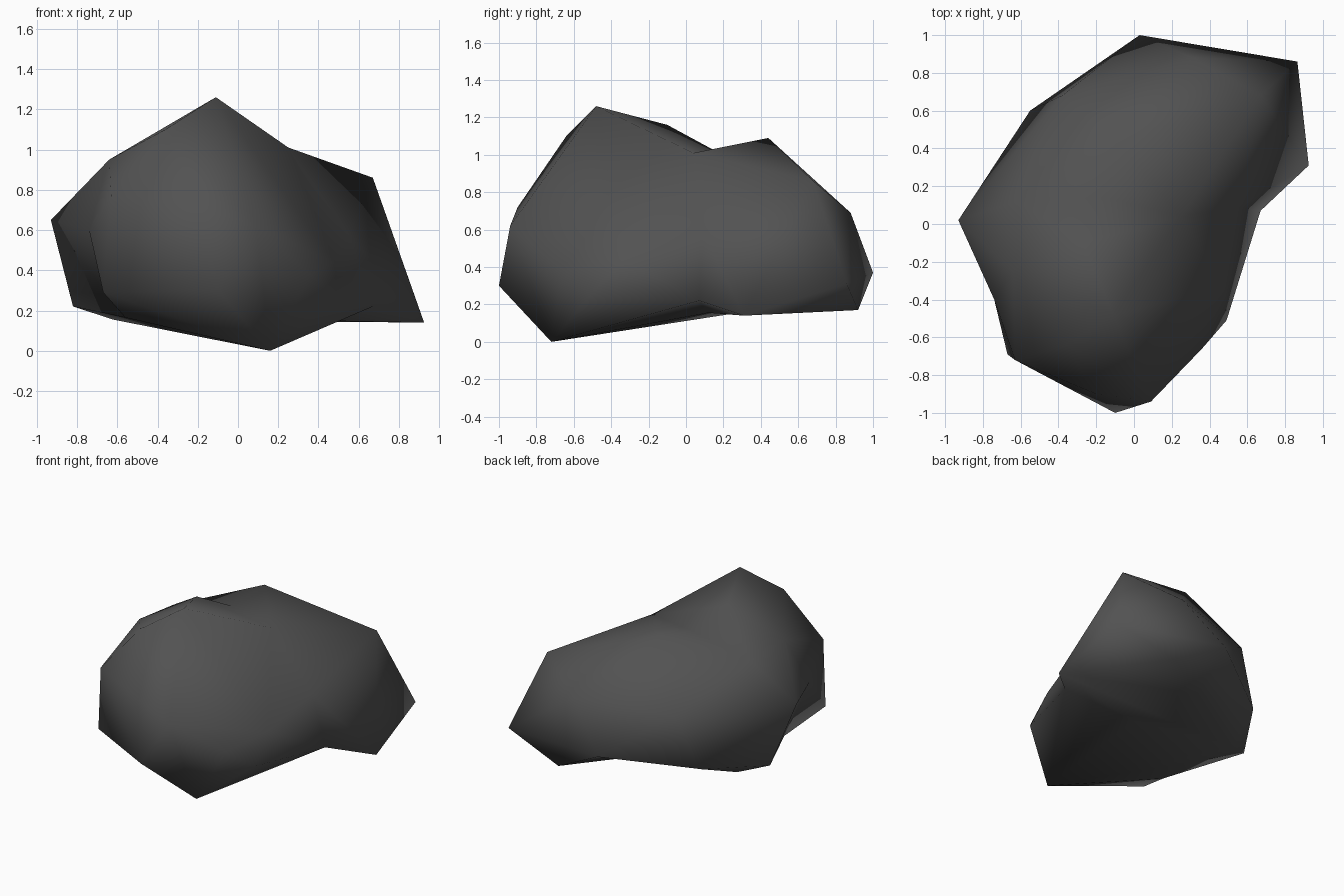
import bpy, bmesh
from mathutils import Vector

if "Cube" in bpy.data.objects:
    bpy.data.objects.remove(bpy.data.objects["Cube"])

# waist loop of the boulder, shared by the front and back lumps
waist = [(-.15, .14, 1.03), (.25, .04, 1.01), (.55, .09, .58), (.67, .07, .22), (.1, .12, .155),
         (-.62, .28, .155), (-.82, .18, .22), (-.93, .02, .65), (-.62, .12, .92)]
# corners of the tall front lump
front = [(-.11, -.48, 1.26), (-.27, -.1, 1.16), (-.36, -.64, 1.1), (-.64, -.25, .95), (-.63, -.72, .77),
         (-.67, -.69, .29), (-.1, -1, .3), (.09, -.94, .62), (-.2, -.9, .72),
         (.16, -.72, 0), (.49, -.51, .25), (.36, -.66, .38), (.48, -.34, .44)]
# corners of the lower back lump
back = [(-.09, .44, 1.09), (.67, .68, .86), (.865, .86, .31), (.925, .31, .14), (.8, .45, .4),
        (.41, .92, .17), (.03, 1, .37), (.31, .88, .69), (-.55, .6, .28), (-.38, .68, .66)]
# hollows: edge from, edge to, where its middle is pushed
hollows = [((-.67, -.69, .29), (-.62, .28, .155), (-.56, -.36, .165)),
           ((-.67, -.69, .29), (-.93, .02, .65), (-.74, -.4, .6)),
           ((-.62, .28, .155), (.41, .92, .17), (-.1, .55, .25))]
# creases that run through the hollows
creases = [((-.82, .18, .22), (-.56, -.36, .165)),
           ((.03, 1, .37), (-.1, .55, .25)),
           ((-.64, -.25, .95), (-.74, -.4, .6))]

bm = bmesh.new()
ring = [bm.verts.new(p) for p in waist]


def lump(points):
    """Wrap the points and the waist loop in a skin, open at the waist."""
    verts = ring + [bm.verts.new(p) for p in points]
    old = set(bm.faces)
    bmesh.ops.convex_hull(bm, input=verts, use_existing_faces=False)
    caps = [f for f in bm.faces if f not in old and all(v in ring for v in f.verts)]
    bmesh.ops.delete(bm, geom=caps, context='FACES_ONLY')


def hollow(a, b, p):
    """Split the edge running from a to b and push its middle to p."""
    a, b = Vector(a), Vector(b)

    def miss(e):
        u, v = (w.co for w in e.verts)
        return min((u - a).length + (v - b).length, (u - b).length + (v - a).length)
    edge = min(bm.edges, key=miss)
    if miss(edge) > .5:
        return
    mid = bmesh.utils.edge_split(edge, edge.verts[0], .5)[1]
    for f in list(mid.link_faces):
        loop = next(l for l in f.loops if l.vert == mid)
        bmesh.utils.face_split(f, mid, loop.link_loop_next.link_loop_next.vert)
    mid.co = p


def crease(a, b):
    """Turn the edge between two triangles so that it joins a and b."""
    ends = {min(bm.verts, key=lambda v: (v.co - Vector(p)).length) for p in (a, b)}
    for e in bm.edges:
        tips = {v for f in e.link_faces for v in f.verts} - set(e.verts)
        if tips == ends:
            bmesh.utils.edge_rotate(e)
            return


lump(front)
lump(back)

# close any gap at the waist and tidy
bmesh.ops.delete(bm, geom=[v for v in bm.verts if not v.link_faces], context='VERTS')
bmesh.ops.delete(bm, geom=[e for e in bm.edges if not e.link_faces], context='EDGES')
bmesh.ops.holes_fill(bm, edges=[e for e in bm.edges if e.is_boundary], sides=0)
bmesh.ops.triangulate(bm, faces=bm.faces[:])
bmesh.ops.recalc_face_normals(bm, faces=bm.faces[:])
for h in hollows:
    hollow(*h)
for c in creases:
    crease(*c)
bmesh.ops.recalc_face_normals(bm, faces=bm.faces[:])
for f in bm.faces:
    f.smooth = True

me = bpy.data.meshes.new("boulder")
bm.to_mesh(me)
bm.free()
stone = bpy.data.materials.new("dark grey stone")
stone.diffuse_color = (.085, .085, .085, 1)
stone.use_nodes = True
stone.node_tree.nodes["Principled BSDF"].inputs["Base Color"].default_value = stone.diffuse_color
me.materials.append(stone)
bpy.context.collection.objects.link(bpy.data.objects.new("boulder", me))
